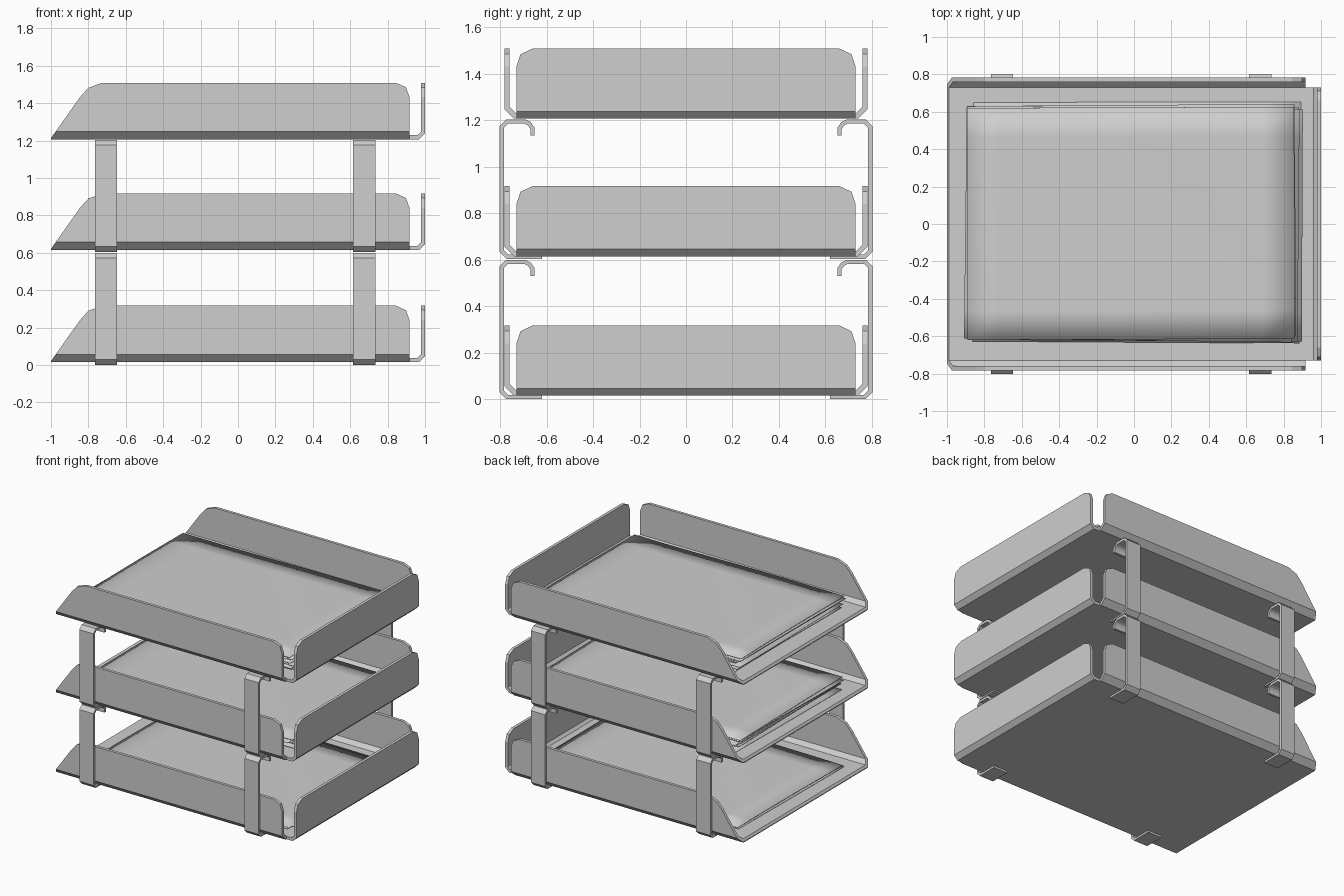
import bpy, bmesh, math, random
from mathutils import Vector, Matrix

if "Cube" in bpy.data.objects:
    bpy.data.objects.remove(bpy.data.objects["Cube"])
random.seed(4)

grey = bpy.data.materials.new("light grey")
grey.use_nodes = True
COLOUR = (0.62, 0.62, 0.62, 1)
grey.diffuse_color = COLOUR
grey.node_tree.nodes["Principled BSDF"].inputs["Base Color"].default_value = COLOUR


def add_object(name, bm, z=0):
    bmesh.ops.recalc_face_normals(bm, faces=bm.faces)
    mesh = bpy.data.meshes.new(name)
    bm.to_mesh(mesh)
    bm.free()
    mesh.materials.append(grey)
    ob = bpy.data.objects.new(name, mesh)
    ob.location.z = z
    bpy.context.collection.objects.link(ob)
    return ob


def ribbon(path, t):
    """Closed outline of a bent sheet: the path plus its mitred offset."""
    pts = [Vector(p) for p in path]
    normals = []
    for a, b in zip(pts, pts[1:]):
        d = (b - a).normalized()
        normals.append(Vector((d.y, -d.x)))
    inner = []
    for i, p in enumerate(pts):
        n1 = normals[max(i - 1, 0)]
        n2 = normals[min(i, len(normals) - 1)]
        inner.append(p + (n1 + n2) * t / (1 + n1.dot(n2)))
    return pts + inner[::-1]


def prism(name, outline, axis, start, end, z=0):
    """Extrude an outline of (horizontal, z) points along x or y."""
    bm = bmesh.new()

    def place(p, s):
        return (s, p[0], p[1]) if axis == "x" else (p[0], s, p[1])
    face = bm.faces.new([bm.verts.new(place(p, start)) for p in outline])
    geom = bmesh.ops.extrude_face_region(bm, geom=[face])["geom"]
    shift = Vector((end - start, 0, 0) if axis == "x" else (0, end - start, 0))
    bmesh.ops.translate(bm, vec=shift, verts=[g for g in geom if isinstance(g, bmesh.types.BMVert)])
    return add_object(name, bm, z)


def trim(ob, cutter):
    """Keep only the part of ob inside the cutter, then discard the cutter."""
    cutter.hide_render = True
    mod = ob.modifiers.new("trim", "BOOLEAN")
    mod.operation = "INTERSECT"
    mod.solver = "EXACT"
    mod.object = cutter
    bpy.context.view_layer.update()
    graph = bpy.context.evaluated_depsgraph_get()
    mesh = bpy.data.meshes.new_from_object(ob.evaluated_get(graph))
    ob.modifiers.clear()
    ob.data = mesh
    bpy.data.objects.remove(cutter)


def sheet(name, z, sag):
    """One loose, slightly wavy sheet of paper."""
    bm = bmesh.new()
    bmesh.ops.create_grid(bm, x_segments=10, y_segments=8, size=1)
    phase = random.uniform(0, 6)
    for v in bm.verts:
        x, y = v.co.x, v.co.y
        v.co = (x * 0.875, y * 0.62, sag * math.sin(3 * x + 2 * y + phase))
    turn = Matrix.Rotation(random.uniform(-0.015, 0.015), 4, "Z")
    bmesh.ops.transform(bm, matrix=turn, verts=bm.verts)
    offset = (random.uniform(-0.03, 0.025), random.uniform(-0.015, 0.04), 0)
    bmesh.ops.translate(bm, vec=offset, verts=bm.verts)
    ob = add_object(name, bm, z)
    mod = ob.modifiers.new("thickness", "SOLIDIFY")
    mod.thickness = 0.003
    mod.offset = 0
    for p in ob.data.polygons:
        p.use_smooth = True


THICK = 0.022
# Bent trough: base with two side walls
TROUGH = [(0.782, 0.4), (0.782, 0.042), (0.74, 0), (-0.74, 0), (-0.782, 0.042), (-0.782, 0.4)]
SIDE_SHAPE = [(-1, -0.1), (-1, 0.006), (-0.845, 0.225), (-0.8, 0.275), (-0.727, 0.302),
              (0.845, 0.302), (0.898, 0.278), (0.917, 0.225), (0.917, -0.1)]
# Upturned end wall
END_BEND = [(1, 0.4), (1, 0.032), (0.968, 0), (0.917, 0)]
END_SHAPE = [(-0.73, -0.1), (-0.73, 0.225), (-0.712, 0.278), (-0.66, 0.302),
             (0.66, 0.302), (0.712, 0.278), (0.73, 0.225), (0.73, -0.1)]

# Trays with their paper: height, number of sheets, stack height
trays = {"lower": (0.015, 3, 0.014), "middle": (0.615, 6, 0.07), "upper": (1.207, 9, 0.1)}
for level, (z, count, stack) in trays.items():
    trough = prism(level + "_tray_base_and_sides", ribbon(TROUGH, THICK), "x", -1.1, 1.1, z)
    trim(trough, prism("side_cutter", SIDE_SHAPE, "y", -1, 1, z))
    wall = prism(level + "_tray_end_wall", ribbon(END_BEND, THICK), "y", -0.9, 0.9, z)
    trim(wall, prism("end_cutter", END_SHAPE, "x", 0.5, 1.5, z))
    for i in range(count):
        lift = 0.004 + (stack - 0.004) * i / (count - 1)
        sheet(f"{level}_paper_{i + 1}", z + THICK + lift, 0.001 if i == 0 else 0.003)

# Bent strip supports: foot, upright and hook
STRIP = [(0.62, 0), (0.772, 0), (0.802, 0.03), (0.802, 0.572), (0.774, 0.6),
         (0.692, 0.6), (0.668, 0.588), (0.652, 0.565), (0.652, 0.53)]
for level, z in (("lower", 0), ("upper", 0.604)):
    for end, x in (("open_end", -0.765), ("closed_end", 0.616)):
        for side, sign in (("front", -1), ("back", 1)):
            outline = [(sign * p.x, p.y) for p in ribbon(STRIP, -0.018)]
            prism(f"{level}_{side}_{end}_support", outline, "x", x, x + 0.118, z)
